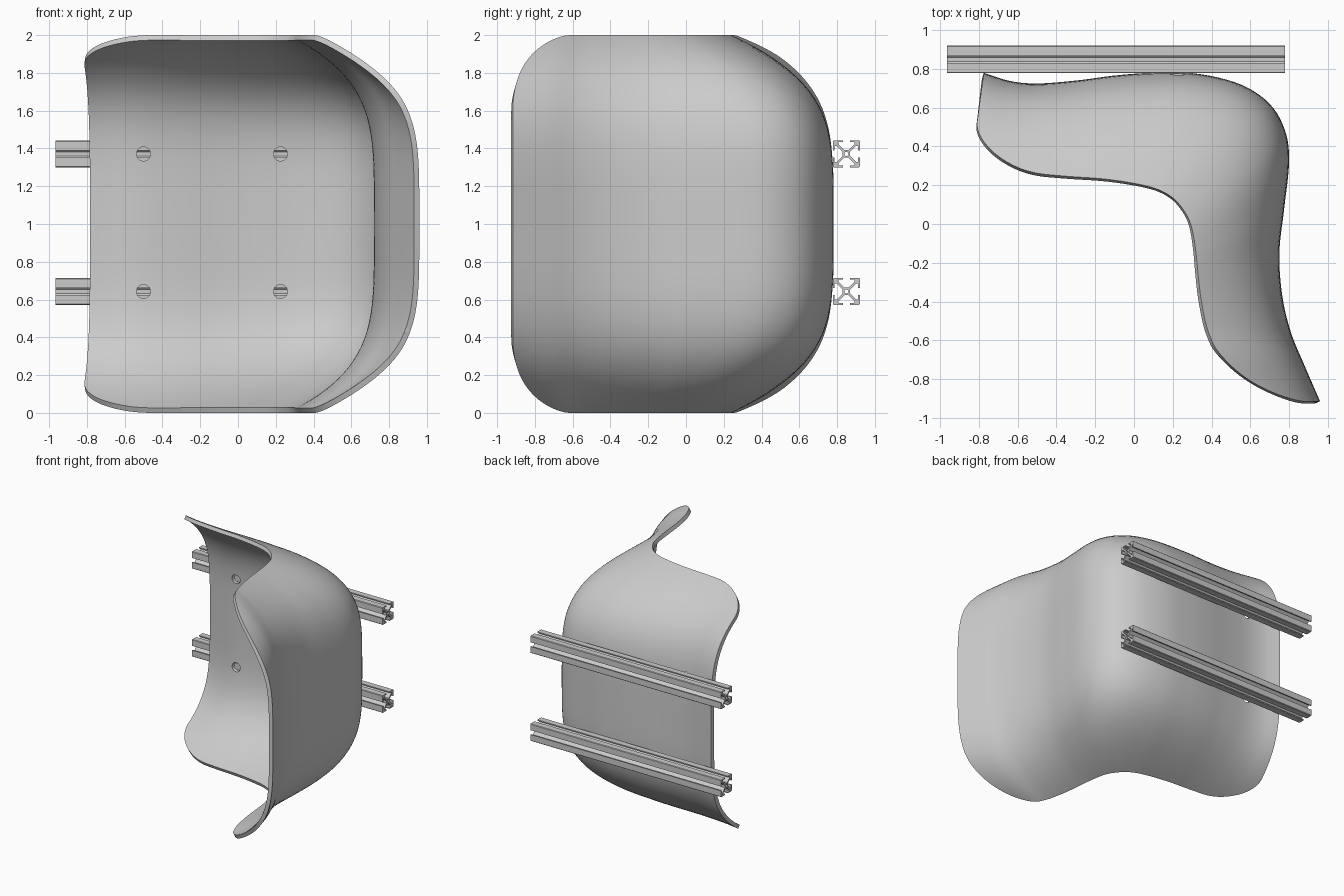
import bpy, math

if "Cube" in bpy.data.objects:
    bpy.data.objects.remove(bpy.data.objects["Cube"])

# mid-line profile (outer face, z = 1) and matching side-rim profile (z = 0 and z = 2)
MID = [(-.775, .78), (-.64, .738), (-.5, .725), (-.3, .74), (-.1, .766), (.1, .78),
       (.33, .775), (.55, .72), (.7, .62), (.78, .48), (.8, .32), (.775, .08),
       (.75, -.15), (.765, -.37), (.81, -.56), (.88, -.73), (.96, -.915)]
RIM = [(-.84, .30), (-.66, .275), (-.5, .26), (-.33, .245), (-.16, .233), (0, .21),
       (.12, .18), (.2, .135), (.25, .08), (.285, .02), (.305, -.05), (.32, -.15),
       (.33, -.25), (.345, -.38), (.375, -.53), (.43, -.70), (.42, -.93)]
N = len(MID) - 1


def spline(pts, t):
    """Catmull-Rom point at index position t."""
    i = min(int(t), N - 1)
    f = t - i
    def get(k):
        if k < 0:
            return [2 * a - b for a, b in zip(pts[0], pts[1])]
        if k > N:
            return [2 * a - b for a, b in zip(pts[N], pts[N - 1])]
        return pts[k]
    p0, p1, p2, p3 = (get(k) for k in range(i - 1, i + 3))
    return [.5 * (2 * b + (c - a) * f + (2 * a - 5 * b + 4 * c - d) * f * f
                  + (3 * b - a - 3 * c + d) * f ** 3)
            for a, b, c, d in zip(p0, p1, p2, p3)]


def half_width(t):
    """Half width of the shell, with rounded corners at both ends."""
    def corner(k, s0):
        k = min(max(k, 0), 1)
        return s0 + (1 - s0) * math.sqrt(1 - (1 - k) ** 2)
    return min(corner(t / 2.3, .86), corner((N - t) / 1.5, .6))


def apply_modifiers(ob):
    bpy.context.view_layer.objects.active = ob
    for m in list(ob.modifiers):
        bpy.ops.object.modifier_apply(modifier=m.name)


# seat shell: one curved sheet, thickened inward
NU, NV = 130, 56
verts, faces = [], []
for i in range(NU + 1):
    t = N / 2 * (1 - math.cos(math.pi * i / NU))
    m, e, hw = spline(MID, t), spline(RIM, t), half_width(t)
    for j in range(NV + 1):
        s = hw * math.sin(math.pi / 2 * (2 * j / NV - 1))
        w = abs(s) ** 4.3
        verts.append((m[0] + (e[0] - m[0]) * w, m[1] + (e[1] - m[1]) * w, 1 + s))
for i in range(NU):
    for j in range(NV):
        a = i * (NV + 1) + j
        faces.append((a, a + NV + 1, a + NV + 2, a + 1))
mesh = bpy.data.meshes.new("seat_shell")
mesh.from_pydata(verts, [], faces)
shell = bpy.data.objects.new("seat_shell", mesh)
bpy.context.collection.objects.link(shell)
solid = shell.modifiers.new("thickness", 'SOLIDIFY')
solid.thickness, solid.offset = .03, 1

RAIL_Z = (.643, 1.371)

# bolt holes through the shell above each rail
cutters = []
for x in (-.5, .225):
    for z in RAIL_Z:
        bpy.ops.mesh.primitive_cylinder_add(vertices=32, radius=.037, depth=.3,
                                            location=(x, .72, z), rotation=(math.pi / 2, 0, 0))
        c = bpy.context.object
        c.name, c.hide_render = "hole_cutter", True
        cutters.append(c)
        b = shell.modifiers.new("hole", 'BOOLEAN')
        b.operation, b.solver, b.object = 'DIFFERENCE', 'EXACT', c
apply_modifiers(shell)
for c in cutters:
    bpy.data.objects.remove(c)
bpy.ops.object.select_all(action='DESELECT')
shell.select_set(True)
bpy.context.view_layer.objects.active = shell
bpy.ops.object.shade_smooth_by_angle(angle=math.radians(40))

# slotted rails: one side of the section, repeated four times, plus a centre bore
SIDE = [(.067, -.071), (.071, -.067), (.071, -.018), (.062, -.018), (.062, -.042),
        (.051, -.042), (.020, -.011), (.020, .011), (.051, .042), (.062, .042),
        (.062, .018), (.071, .018)]
section = []
for k in range(4):
    c, s = round(math.cos(k * math.pi / 2)), round(math.sin(k * math.pi / 2))
    section += [(x * c - y * s, x * s + y * c) for x, y in SIDE]
bore = [(.011 * math.cos(a * math.pi / 8), .011 * math.sin(a * math.pi / 8)) for a in range(16)]


def rail(name, z):
    cu = bpy.data.curves.new(name, 'CURVE')
    cu.dimensions, cu.fill_mode, cu.extrude = '2D', 'BOTH', .8725
    for loop in (section, bore):
        sp = cu.splines.new('POLY')
        sp.points.add(len(loop) - 1)
        for p, (x, y) in zip(sp.points, loop):
            p.co = (x, y, 0, 1)
        sp.use_cyclic_u = True
    ob = bpy.data.objects.new(name, cu)
    bpy.context.collection.objects.link(ob)
    ob.location = (-.0925, .849, z)
    ob.rotation_euler = (0, math.pi / 2, 0)
    bpy.ops.object.select_all(action='DESELECT')
    ob.select_set(True)
    bpy.context.view_layer.objects.active = ob
    bpy.ops.object.convert(target='MESH')
    bpy.ops.object.shade_flat()


rail("lower_rail", RAIL_Z[0])
rail("upper_rail", RAIL_Z[1])
